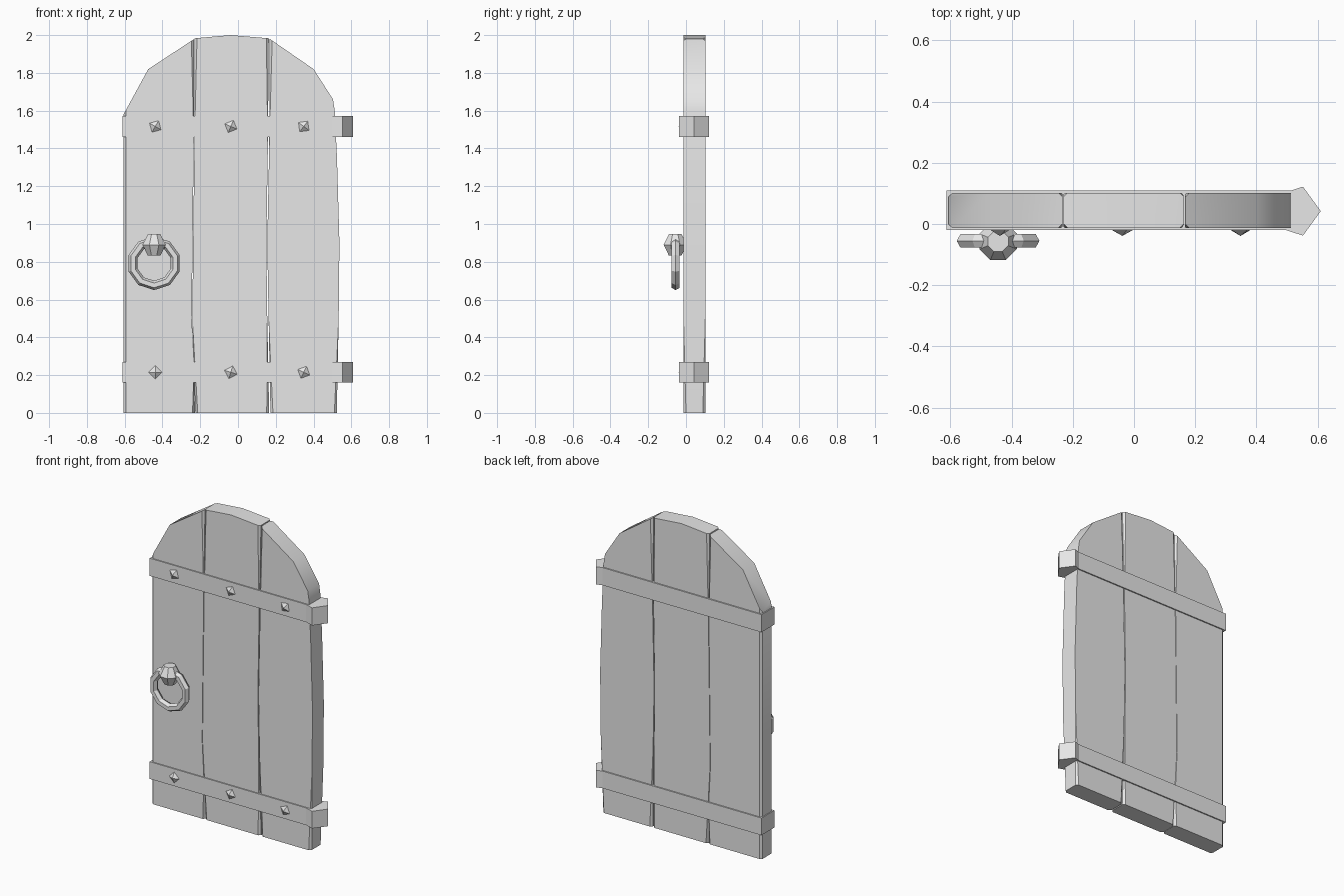
import bpy, bmesh
from math import radians, pi
from mathutils import Matrix, Vector

cube = bpy.data.objects.get("Cube")
if cube:
    bpy.data.objects.remove(cube, do_unlink=True)

grey = bpy.data.materials.new("plain_grey")
grey.use_nodes = True
grey.diffuse_color = (0.8, 0.8, 0.8, 1)
grey.node_tree.nodes["Principled BSDF"].inputs["Base Color"].default_value = (0.8, 0.8, 0.8, 1)


def finish(name, bm, smooth=False):
    bmesh.ops.recalc_face_normals(bm, faces=bm.faces)
    mesh = bpy.data.meshes.new(name)
    bm.to_mesh(mesh)
    bm.free()
    mesh.materials.append(grey)
    if smooth:
        mesh.polygons.foreach_set("use_smooth", [True] * len(mesh.polygons))
        mesh.set_sharp_from_angle(angle=radians(36))
    obj = bpy.data.objects.new(name, mesh)
    bpy.context.collection.objects.link(obj)
    return obj


def plank(name, right, arch, left, chamfer=0.013, front=-0.013, back=0.102):
    """Outline runs up the right edge, over the arch and down the left edge."""
    outline = right + arch + left
    count = len(outline)
    bm = bmesh.new()
    rings = [[bm.verts.new((x, y, z)) for x, z in outline] for y in (front, back)]
    bm.faces.new(rings[0])
    bm.faces.new(rings[1])
    for i in range(count):
        j = (i + 1) % count
        bm.faces.new((rings[0][i], rings[0][j], rings[1][j], rings[1][i]))
    # Chamfer only the upright edges
    sides = list(range(len(right) - 1)) + list(range(count - len(left), count - 1))
    edges = [bm.edges.get((ring[i], ring[i + 1])) for ring in rings for i in sides]
    bmesh.ops.bevel(bm, geom=edges, offset=chamfer, segments=1, affect='EDGES')
    return finish(name, bm, smooth=True)


# Three uneven planks
plank("right_plank",
      [(-0.228, 0), (-0.232, 0.25), (-0.245, 0.5), (-0.238, 1.1), (-0.234, 1.45), (-0.234, 1.978)],
      [(-0.475, 1.82)],
      [(-0.606, 1.58), (-0.606, 0)])
plank("middle_plank",
      [(0.165, 0), (0.155, 0.5), (0.15, 0.9), (0.158, 1.4), (0.163, 1.983)],
      [(-0.04, 2.0)],
      [(-0.23, 1.983), (-0.23, 1.45), (-0.235, 1.1), (-0.242, 0.5), (-0.226, 0)])
plank("left_plank",
      [(0.523, 0), (0.533, 0.5), (0.537, 0.9), (0.524, 1.35), (0.512, 1.6)],
      [(0.503, 1.66), (0.4, 1.82)],
      [(0.168, 1.98), (0.165, 1.4), (0.155, 0.9), (0.162, 0.5), (0.172, 0)])


def box(name, low, high):
    bm = bmesh.new()
    low, high = Vector(low), Vector(high)
    size = high - low
    bmesh.ops.create_cube(bm, size=1, matrix=Matrix.Translation((low + high) / 2)
                          @ Matrix.Diagonal((*size, 1)))
    return finish(name, bm)


def cone(name, sides, r1, r2, depth, matrix):
    bm = bmesh.new()
    bmesh.ops.create_cone(bm, cap_ends=True, segments=sides, radius1=r1, radius2=r2,
                          depth=depth, matrix=matrix)
    return finish(name, bm)


# Iron bands, pentagonal hinges and pyramid nails
bands = {"lower": (0.16, 0.27, (45, 28, 20)), "upper": (1.46, 1.573, (15, 22, 8))}
for label, (bottom, top, turns) in bands.items():
    mid = (bottom + top) / 2
    box(label + "_band", (-0.612, -0.02, bottom), (0.515, 0.11, top))
    bm = bmesh.new()
    bmesh.ops.create_cone(bm, cap_ends=True, segments=5, radius1=0.084, radius2=0.084,
                          depth=top - bottom)
    # Turn one corner of the hinge outwards
    corner = max(bm.verts, key=lambda v: v.co.y).co.copy()
    turn = Vector((corner.x, corner.y)).angle_signed(Vector((1, 0)))
    bmesh.ops.transform(bm, verts=bm.verts, matrix=Matrix.Translation((0.526, 0.042, mid))
                        @ Matrix.Rotation(-turn, 4, 'Z'))
    finish(label + "_hinge", bm)
    for i, (x, degrees) in enumerate(zip((-0.438, -0.038, 0.348), turns)):
        place = (Matrix.Translation((x, -0.029, mid)) @ Matrix.Rotation(pi / 2, 4, 'X')
                 @ Matrix.Rotation(radians(degrees + 45), 4, 'Z'))
        cone(f"{label}_nail_{i + 1}", 4, 0.037, 0, 0.02, place)

# Faceted handle knob: two frustums sharing their widest ring
bm = bmesh.new()
levels = [(0.832, 0.036), (0.89, 0.066), (0.946, 0.036)]
rows = []
for z, radius in levels:
    ring = [Matrix.Rotation((k + 0.5) * pi / 4, 3, 'Z') @ Vector((radius, 0, 0)) for k in range(8)]
    rows.append([bm.verts.new(p + Vector((-0.444, -0.057, z))) for p in ring])
bm.faces.new(rows[0])
bm.faces.new(rows[-1])
for a, b in zip(rows, rows[1:]):
    for k in range(8):
        n = (k + 1) % 8
        bm.faces.new((a[k], a[n], b[n], b[k]))
finish("handle_knob", bm)

# Hanging pull ring
bpy.ops.mesh.primitive_torus_add(major_segments=10, minor_segments=6,
                                 major_radius=0.117, minor_radius=0.025,
                                 location=(-0.444, -0.055, 0.792),
                                 rotation=(pi / 2, radians(18), 0))
pull = bpy.context.object
pull.name = "pull_ring"
# Spin about the ring's own axis so that a corner hangs lowest
pull.rotation_euler = (Matrix.Rotation(pi / 2, 3, 'X')
                       @ Matrix.Rotation(radians(18), 3, 'Z')).to_euler()
pull.data.materials.append(grey)
for face in pull.data.polygons:
    face.use_smooth = False
